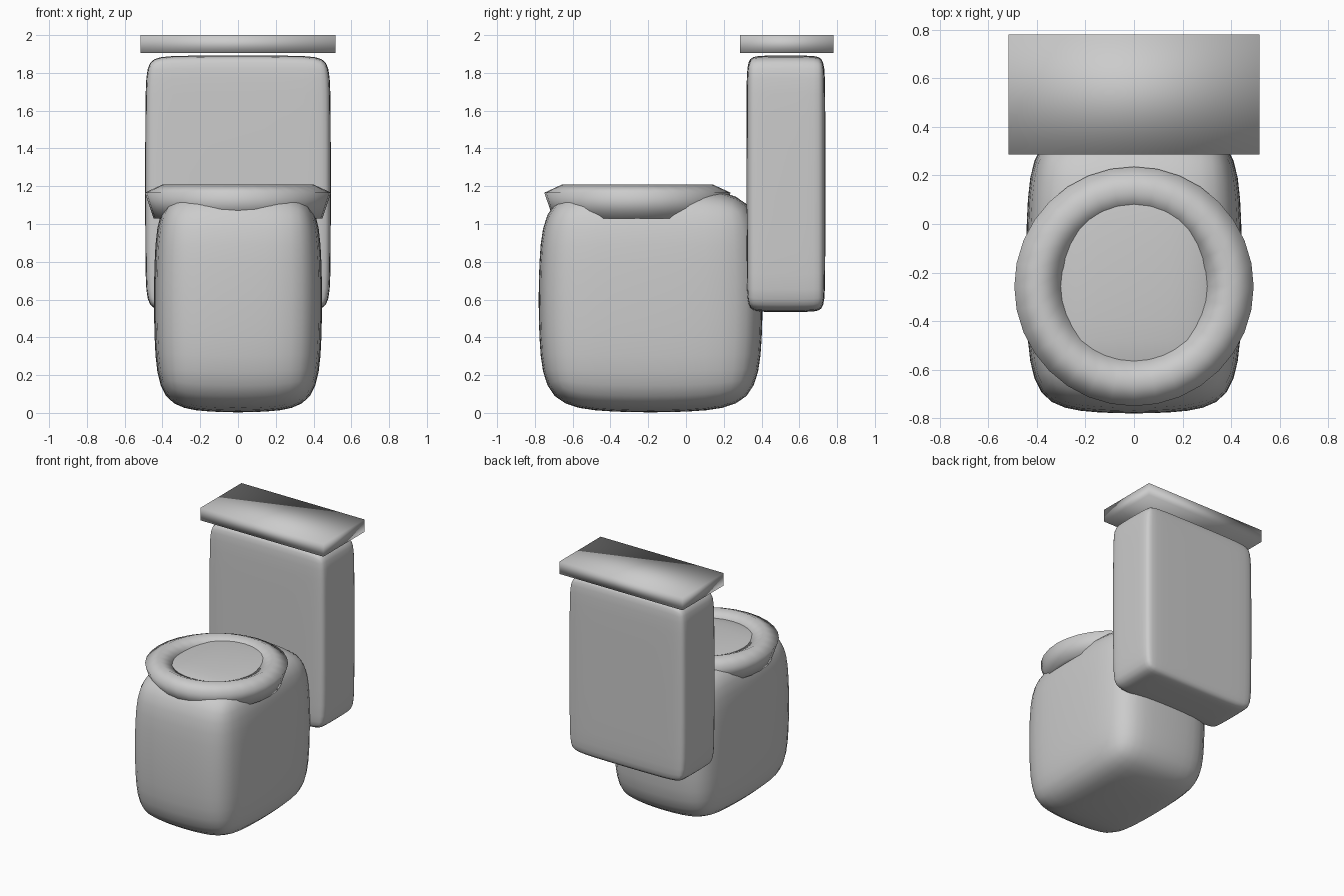
import bpy, bmesh
from math import cos, sin, tau

if "Cube" in bpy.data.objects:
    bpy.data.objects.remove(bpy.data.objects["Cube"])


def finish(name, bm):
    bmesh.ops.recalc_face_normals(bm, faces=bm.faces)
    me = bpy.data.meshes.new(name)
    bm.to_mesh(me)
    bm.free()
    for p in me.polygons:
        p.use_smooth = True
    ob = bpy.data.objects.new(name, me)
    bpy.context.collection.objects.link(ob)
    return ob


def box(name, lo, hi, loop=None, soften=1.0):
    """Box; with loop set, support loops at +-loop and subdivision round it off.
    soften pulls the edge and corner points inwards."""
    bm = bmesh.new()
    bmesh.ops.create_cube(bm, size=2)
    if loop:
        bmesh.ops.subdivide_edges(bm, edges=bm.edges[:], cuts=2, use_grid_fill=True)
    for v in bm.verts:
        outer = sum(abs(c) > 0.9 for c in v.co)
        for i in range(3):
            c = v.co[i]
            if loop and abs(c) < 0.9:
                c = loop if c > 0 else -loop
            elif loop:
                c *= soften ** (outer - 1)
            v.co[i] = (lo[i] + hi[i]) / 2 + c * (hi[i] - lo[i]) / 2
    ob = finish(name, bm)
    if loop:
        mod = ob.modifiers.new("Subdivision", 'SUBSURF')
        mod.levels = mod.render_levels = 2
    return ob


def ring(name, cy, profile, n=32):
    """Closed profile of (radius, z) points swept around a vertical axis."""
    bm = bmesh.new()
    rows = [[bm.verts.new((r * cos(tau * i / n), cy + r * sin(tau * i / n), z))
             for r, z in profile] for i in range(n)]
    m = len(profile)
    for i in range(n):
        a, b = rows[i], rows[(i + 1) % n]
        for j in range(m):
            k = (j + 1) % m
            bm.faces.new((a[j], b[j], b[k], a[k]))
    return finish(name, bm)


# Rounded bowl body
box("bowl", (-0.447, -0.783, 0.0), (0.447, 0.408, 1.195), loop=0.36, soften=0.94)

# Seat ring resting in the top of the bowl
ring("seat", -0.257, [(0.397, 1.21), (0.493, 1.166), (0.447, 1.03),
                      (0.345, 1.03), (0.302, 1.166)])

# Cistern with softened edges
box("tank", (-0.492, 0.319, 0.533), (0.492, 0.738, 1.893), loop=0.72, soften=0.985)

# Flat slab lid floating just above the cistern
box("tank_lid", (-0.517, 0.287, 1.905), (0.517, 0.78, 2.0))
